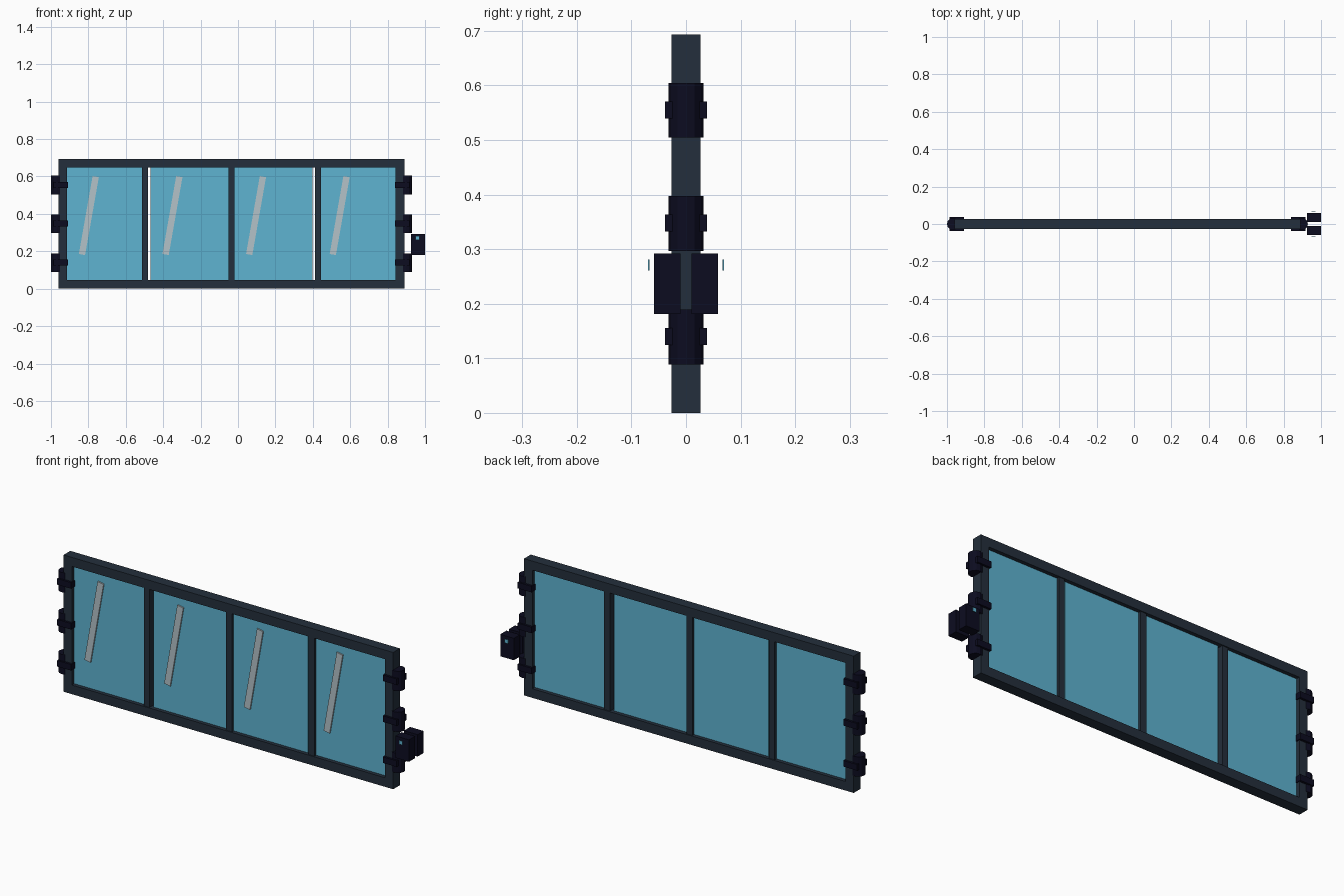
import bpy
import math

cube = bpy.data.objects.get("Cube")
if cube:
    bpy.data.objects.remove(cube, do_unlink=True)


def material(name, rgb):
    # sRGB 0-255 to linear
    lin = [(c / 255 / 12.92) if c < 11 else ((c / 255 + 0.055) / 1.055) ** 2.4 for c in rgb]
    m = bpy.data.materials.new(name)
    m.use_nodes = True
    m.diffuse_color = (*lin, 1)
    m.node_tree.nodes["Principled BSDF"].inputs["Base Color"].default_value = (*lin, 1)
    return m


SLATE = material("slate frame", (36, 47, 60))
NAVY = material("dark navy metal", (12, 12, 32))
GLASS = material("blue glass", (94, 179, 209))
SHINE = material("pale glint", (180, 194, 200))


def finish(name, mat):
    ob = bpy.context.object
    ob.name = name
    ob.data.materials.append(mat)
    return ob


def box(name, mat, centre, size, tilt=0):
    bpy.ops.mesh.primitive_cube_add(size=1, location=centre)
    ob = finish(name, mat)
    ob.scale = size
    ob.rotation_euler.y = tilt
    return ob


MID = -0.035            # frame centre in x
HALF, TOP = 0.924, 0.693
BAR, DEPTH = 0.046, 0.054
ZC = TOP / 2

# Outer frame
for name, z in (("bottom_rail", BAR / 2), ("top_rail", TOP - BAR / 2)):
    box(name, SLATE, (MID, 0, z), (2 * HALF, DEPTH, BAR))
for name, side in (("right_post", -1), ("left_post", 1)):
    box(name, SLATE, (MID + side * (HALF - BAR / 2), 0, ZC), (BAR, DEPTH, TOP - 2 * BAR))

# Dividers between the panes
for i in (-1, 0, 1):
    box(f"divider_{i + 2}", SLATE, (MID + i * 0.462, 0, ZC), (0.032, 0.044, TOP - 2 * BAR))

# Panes, each with a slanted glint on the front
for i in range(4):
    x = MID + (i - 1.5) * 0.447
    box(f"pane_{i + 1}", GLASS, (x, 0, ZC), (0.42, 0.016, TOP - 1.7 * BAR))
    box(f"glint_{i + 1}", SHINE, (x - 0.092, -0.011, 0.391), (0.034, 0.007, 0.423),
        math.radians(10))

# Hinge barrels and straps on both sides
for side, word in ((-1, "right"), (1, "left")):
    for i, z in enumerate((0.139, 0.347, 0.554)):
        bpy.ops.mesh.primitive_cylinder_add(
            vertices=12, radius=0.032, depth=0.1, location=(MID + side * 0.933, 0, z))
        finish(f"{word}_hinge_barrel_{i + 1}", NAVY)
        box(f"{word}_hinge_strap_{i + 1}", NAVY, (MID + side * 0.913, 0, z + 0.001),
            (0.078, 0.077, 0.031))

# Latch handles, front and back, with small indicator plates
for side, word in ((-1, "front"), (1, "back")):
    box(f"{word}_latch", NAVY, (0.962, side * 0.0345, 0.2365), (0.076, 0.049, 0.111))
    box(f"{word}_latch_indicator", GLASS, (0.96, side * 0.068, 0.271), (0.02, 0.003, 0.02))
